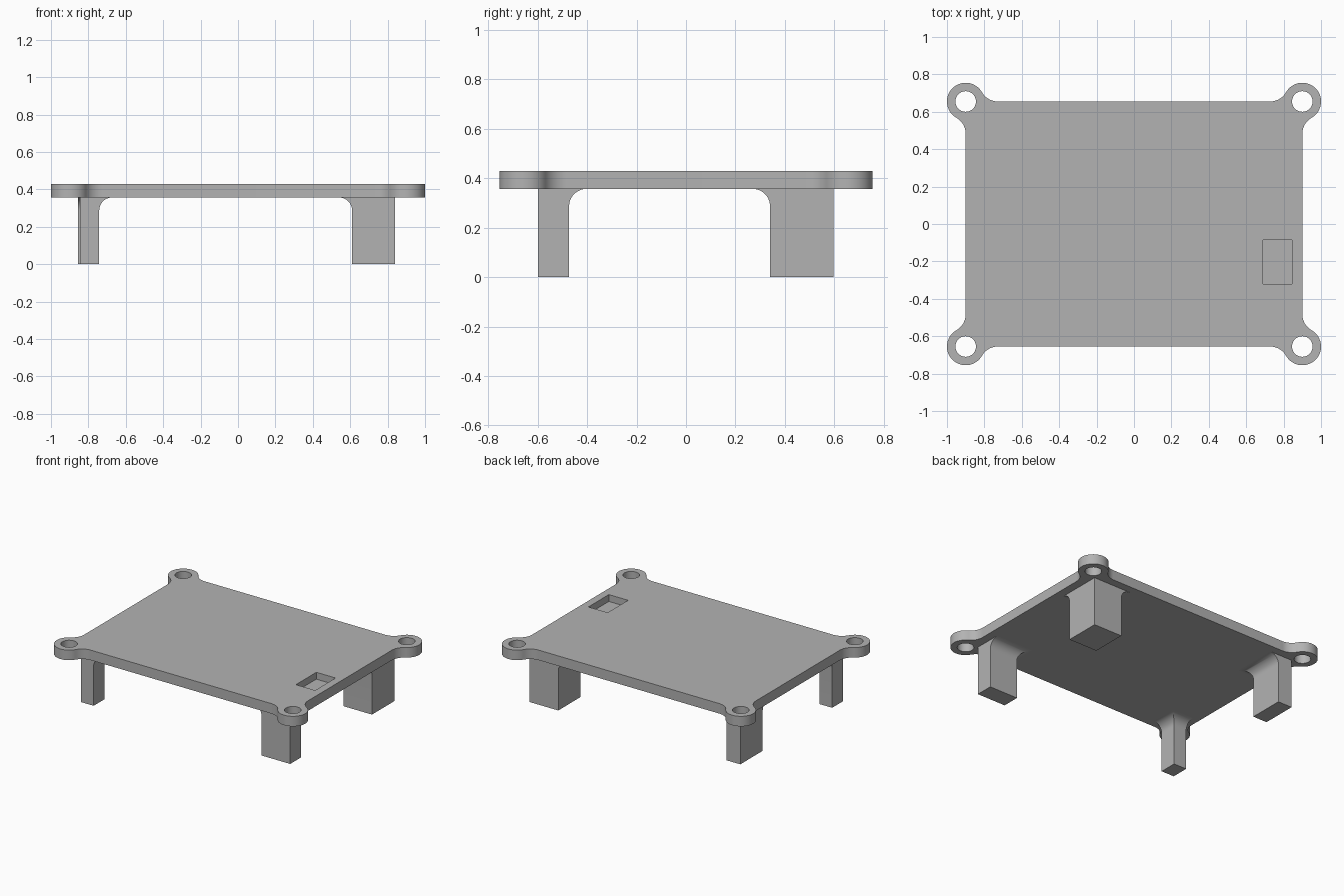
import bpy, bmesh
from math import radians, cos, sin, sqrt
from mathutils import Matrix

cube = bpy.data.objects.get("Cube")
if cube:
    bpy.data.objects.remove(cube, do_unlink=True)

# Main sizes
HX, HY = 0.9, 0.655          # half size of the plate
Z0, Z1 = 0.357, 0.43         # underside and top of the plate
EAR, HOLE = 0.1, 0.055       # radii of the corner ears and their holes
FILLET = 0.07                # rounding where the legs meet the plate

grey = bpy.data.materials.new("plain_grey")
grey.use_nodes = True
colour = (0.45, 0.45, 0.45, 1)
grey.diffuse_color = colour
grey.node_tree.nodes["Principled BSDF"].inputs["Base Color"].default_value = colour


def make_object(name, bm):
    bmesh.ops.recalc_face_normals(bm, faces=bm.faces)
    mesh = bpy.data.meshes.new(name)
    bm.to_mesh(mesh)
    bm.free()
    mesh.materials.append(grey)
    obj = bpy.data.objects.new(name, mesh)
    bpy.context.collection.objects.link(obj)
    return obj


def activate(obj):
    bpy.ops.object.select_all(action='DESELECT')
    obj.select_set(True)
    bpy.context.view_layer.objects.active = obj


def arc(cx, cy, r, start, end, steps):
    angles = [radians(start + (end - start) * i / steps) for i in range(steps + 1)]
    return [(cx + r * cos(a), cy + r * sin(a)) for a in angles]


def box(bm, x0, x1, y0, y1, z0, z1):
    size = Matrix.Diagonal((x1 - x0, y1 - y0, z1 - z0, 1))
    place = Matrix.Translation(((x0 + x1) / 2, (y0 + y1) / 2, (z0 + z1) / 2))
    bmesh.ops.create_cube(bm, size=1, matrix=place @ size)


# Plate outline: one corner ear blended into both edges, then mirrored
reach = sqrt(3) * EAR
corner = arc(HX + EAR, HY - reach, EAR, 180, 120, 10)
corner += arc(HX, HY, EAR, -60, 150, 36)[1:]
corner += arc(HX - reach, HY + EAR, EAR, -30, -90, 10)[1:]
outline = []
for sx, sy in ((1, 1), (-1, 1), (-1, -1), (1, -1)):
    part = corner if sx == sy else corner[::-1]
    outline += [(sx * x, sy * y) for x, y in part]

bm = bmesh.new()
base = bm.faces.new([bm.verts.new((x, y, Z0)) for x, y in outline])
top = bmesh.ops.extrude_face_region(bm, geom=[base], use_keep_orig=True)
bmesh.ops.translate(bm, vec=(0, 0, Z1 - Z0),
                    verts=[v for v in top["geom"] if isinstance(v, bmesh.types.BMVert)])
plate = make_object("plate", bm)

# Screw holes and shallow pocket
bm = bmesh.new()
for sx in (1, -1):
    for sy in (1, -1):
        bmesh.ops.create_cone(bm, cap_ends=True, segments=48, radius1=HOLE, radius2=HOLE,
                              depth=0.3, matrix=Matrix.Translation((sx * HX, sy * HY, 0.4)))
box(bm, 0.69, 0.845, -0.32, -0.085, 0.38, 0.5)
cutter = make_object("hole_cutter", bm)
cutter.hide_render = True

cut = plate.modifiers.new("holes", 'BOOLEAN')
cut.operation = 'DIFFERENCE'
cut.solver = 'EXACT'
cut.object = cutter
activate(plate)
bpy.ops.object.modifier_apply(modifier=cut.name)
bpy.data.objects.remove(cutter, do_unlink=True)
bpy.ops.object.shade_smooth_by_angle(angle=radians(30))


# Legs: stacked rectangles whose two inner sides flare out under the plate
def leg(name, outer_x, inner_x, outer_y, inner_y):
    levels = [(0, 0)]
    for i in range(13):
        a = radians(90 * i / 12)
        levels.append((Z0 - FILLET + FILLET * sin(a), FILLET * (1 - cos(a))))
    to_x = 1 if inner_x > outer_x else -1
    to_y = 1 if inner_y > outer_y else -1
    bm = bmesh.new()
    rings = []
    for z, flare in levels:
        ix, iy = inner_x + to_x * flare, inner_y + to_y * flare
        rings.append([bm.verts.new((x, y, z)) for x, y in
                      ((outer_x, outer_y), (ix, outer_y), (ix, iy), (outer_x, iy))])
    for low, high in zip(rings, rings[1:]):
        for i in range(4):
            j = (i + 1) % 4
            bm.faces.new((low[i], low[j], high[j], high[i]))
    bm.faces.new(rings[0])
    bm.faces.new(rings[-1])
    activate(make_object(name, bm))
    bpy.ops.object.shade_smooth_by_angle(angle=radians(30))


leg("front_left_leg", 0.84, 0.61, -0.6, -0.473)
leg("back_left_leg", 0.84, 0.61, 0.597, 0.34)
leg("front_right_leg", -0.845, -0.742, -0.6, -0.473)
leg("back_right_leg", -0.855, -0.742, 0.597, 0.34)
